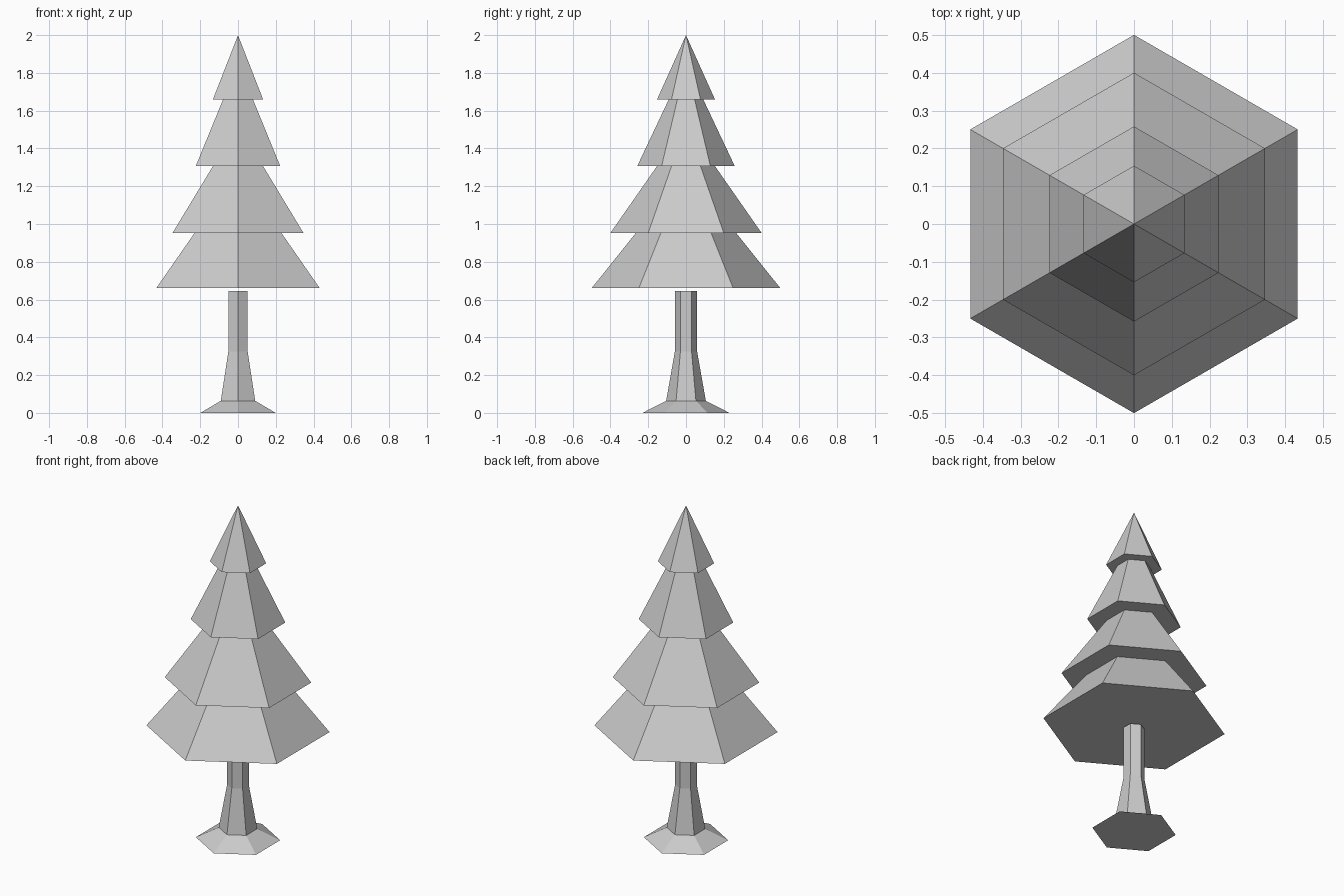
import bpy, bmesh
from math import sin, cos, pi

if "Cube" in bpy.data.objects:
    bpy.data.objects.remove(bpy.data.objects["Cube"])

SIDES = 6


def hex_lathe(name, profile):
    """Flat-faced six-sided solid from (radius, z) rings, corners on the y axis."""
    bm = bmesh.new()
    rings = []
    for r, z in profile:
        if r == 0:
            rings.append([bm.verts.new((0, 0, z))] * SIDES)
        else:
            rings.append([bm.verts.new((r * cos(pi / 2 + 2 * pi * i / SIDES),
                                        r * sin(pi / 2 + 2 * pi * i / SIDES), z))
                          for i in range(SIDES)])
    for low, high in zip(rings, rings[1:]):
        for i in range(SIDES):
            j = (i + 1) % SIDES
            corners = [low[i], low[j], high[j], high[i]]
            bm.faces.new(list(dict.fromkeys(corners)))
    bm.faces.new(rings[0][::-1])
    if profile[-1][0] > 0:
        bm.faces.new(rings[-1])
    bmesh.ops.recalc_face_normals(bm, faces=bm.faces)
    mesh = bpy.data.meshes.new(name)
    bm.to_mesh(mesh)
    bm.free()
    obj = bpy.data.objects.new(name, mesh)
    bpy.context.collection.objects.link(obj)
    return obj


# Trunk with flared foot
hex_lathe("trunk", [(0.23, 0), (0.105, 0.064), (0.059, 0.325), (0.059, 0.645)])

# Stepped foliage: each tier is (bottom radius, bottom z, top radius, top z)
tiers = [(0.50, 0.66, 0.265, 0.953),
         (0.40, 0.953, 0.153, 1.307),
         (0.258, 1.307, 0.092, 1.658),
         (0.154, 1.658, 0, 2.0)]
hex_lathe("foliage", [p for r0, z0, r1, z1 in tiers for p in ((r0, z0), (r1, z1))])
